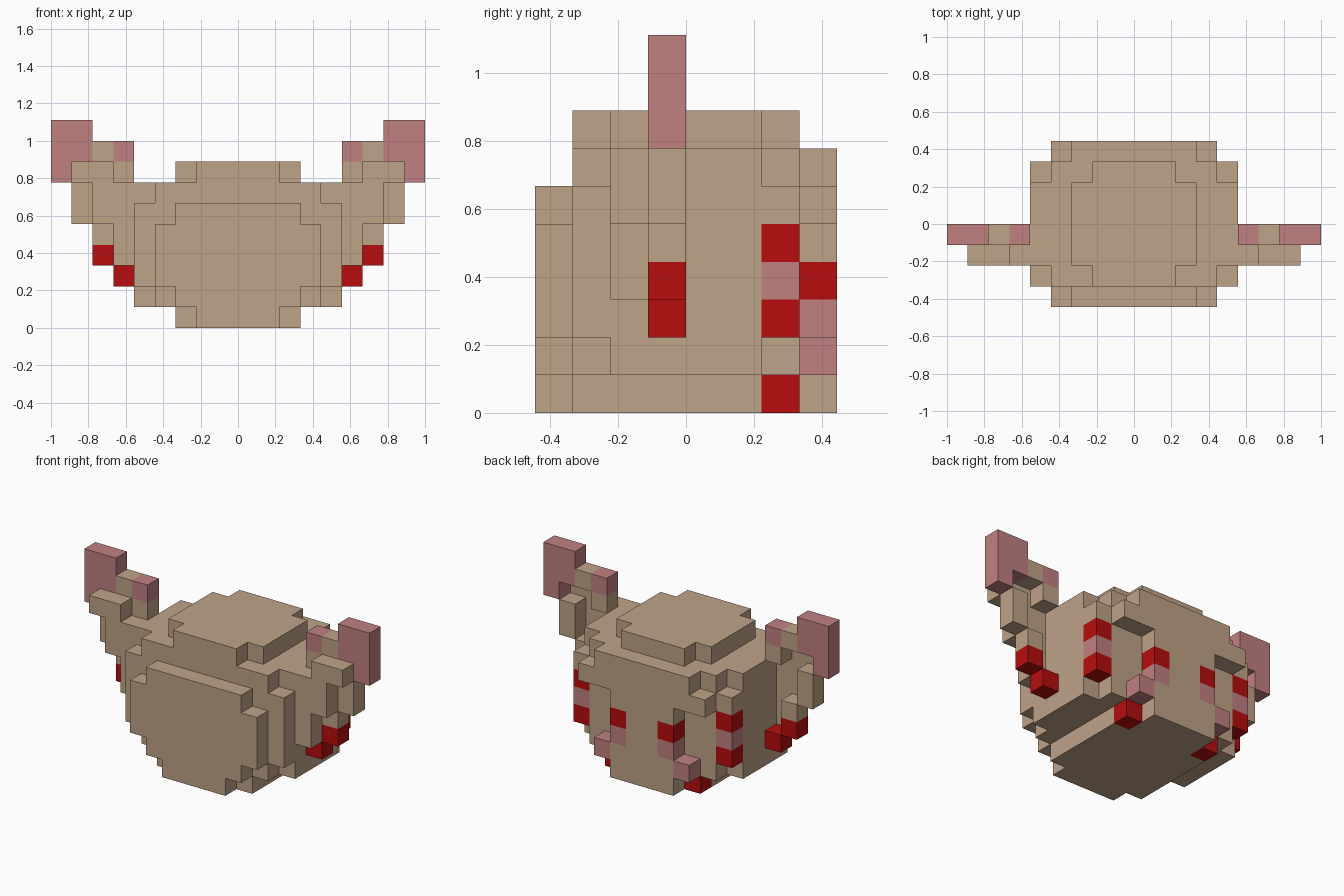
import bpy, bmesh
from mathutils import Vector

old = bpy.data.objects.get("Cube")
if old:
    bpy.data.objects.remove(old, do_unlink=True)

U = 1 / 9  # edge length of one block


def make_material(name, rgb):
    m = bpy.data.materials.new(name)
    m.use_nodes = True
    m.diffuse_color = (*rgb, 1)
    m.node_tree.nodes["Principled BSDF"].inputs["Base Color"].default_value = (*rgb, 1)
    return m


TAN, PINK, RED = range(3)
MATERIALS = [make_material("tan", (0.515, 0.366, 0.246)),
             make_material("dusty pink", (0.527, 0.216, 0.216)),
             make_material("red", (0.474, 0.004, 0.004))]


def fill(cells, x, y, z, colour=TAN, mirror=False):
    """Fill a box of blocks; each range is (start, end) in block units."""
    for i in range(*x):
        for j in range(*y):
            for k in range(*z):
                cells[i, j, k] = colour
                if mirror:
                    cells[-1 - i, j, k] = colour


def build(name, cells):
    """Skin a set of blocks with its outer faces, merged into large flat ones."""
    bm = bmesh.new()
    for cell, colour in cells.items():
        centre = Vector(cell) + Vector((0.5, 0.5, 0.5))
        for axis in range(3):
            for sign in (-1, 1):
                near = list(cell)
                near[axis] += sign
                if tuple(near) in cells:
                    continue
                n, a, b = Vector(), Vector(), Vector()
                n[axis] = sign * 0.5
                a[(axis + 1) % 3] = 0.5
                b[(axis + 2) % 3] = 0.5 * sign
                ring = [n - a - b, n + a - b, n + a + b, n - a + b]
                face = bm.faces.new([bm.verts.new((centre + p) * U) for p in ring])
                face.material_index = colour
    bmesh.ops.remove_doubles(bm, verts=bm.verts, dist=0.001)
    bmesh.ops.dissolve_limit(bm, angle_limit=0.01, verts=bm.verts,
                             edges=bm.edges, delimit={'MATERIAL'})
    mesh = bpy.data.meshes.new(name)
    bm.to_mesh(mesh)
    bm.free()
    for m in MATERIALS:
        mesh.materials.append(m)
    obj = bpy.data.objects.new(name, mesh)
    bpy.context.collection.objects.link(obj)
    return obj


# Body: slabs from front to back, each a list of half width, bottom, top
SLABS = {
    (-4, -3): [(2, 0, 1), (3, 1, 2), (4, 2, 5), (3, 5, 6)],
    (-3, -2): [(3, 0, 1), (4, 1, 2), (5, 2, 6), (4, 6, 7), (2, 7, 8)],
    (-2, 2): [(3, 0, 1), (5, 1, 7), (3, 7, 8)],
    (2, 3): [(3, 0, 1), (4, 1, 2), (5, 2, 6), (4, 6, 7), (2, 7, 8)],
    (3, 4): [(2, 0, 5), (4, 5, 6), (3, 6, 7)],
}
body = {}
for depth, steps in SLABS.items():
    for half, low, high in steps:
        fill(body, (-half, half), depth, (low, high))

# Coloured strands on the back corners and down the back
for x, y, z, colour in [
    ((4, 5), (2, 3), (2, 3), RED), ((4, 5), (2, 3), (3, 4), PINK),
    ((4, 5), (2, 3), (4, 5), RED), ((1, 2), (3, 4), (3, 4), RED),
    ((1, 2), (3, 4), (2, 3), PINK), ((2, 3), (3, 4), (1, 2), PINK),
    ((2, 3), (2, 3), (0, 1), RED),
]:
    fill(body, x, y, z, colour, mirror=True)
build("body", body)

# Ear: a front panel, then an open rim behind it
FRONT, RIM = (-2, -1), (-1, 0)
ear = {}
for x, y, z, colour in [
    ((5, 6), FRONT, (3, 5), TAN), ((5, 7), FRONT, (5, 7), TAN),
    ((6, 8), FRONT, (7, 8), TAN),
    ((5, 6), RIM, (2, 3), RED), ((6, 7), RIM, (3, 4), RED),
    ((6, 7), RIM, (4, 5), TAN), ((7, 8), RIM, (5, 7), TAN),
    ((8, 9), RIM, (7, 8), PINK), ((7, 9), RIM, (8, 10), PINK),
    ((6, 7), RIM, (8, 9), TAN), ((5, 6), RIM, (8, 9), PINK),
    ((5, 6), RIM, (7, 8), TAN),
]:
    fill(ear, x, y, z, colour)
build("left_ear", ear)
build("right_ear", {(-1 - i, j, k): c for (i, j, k), c in ear.items()})
